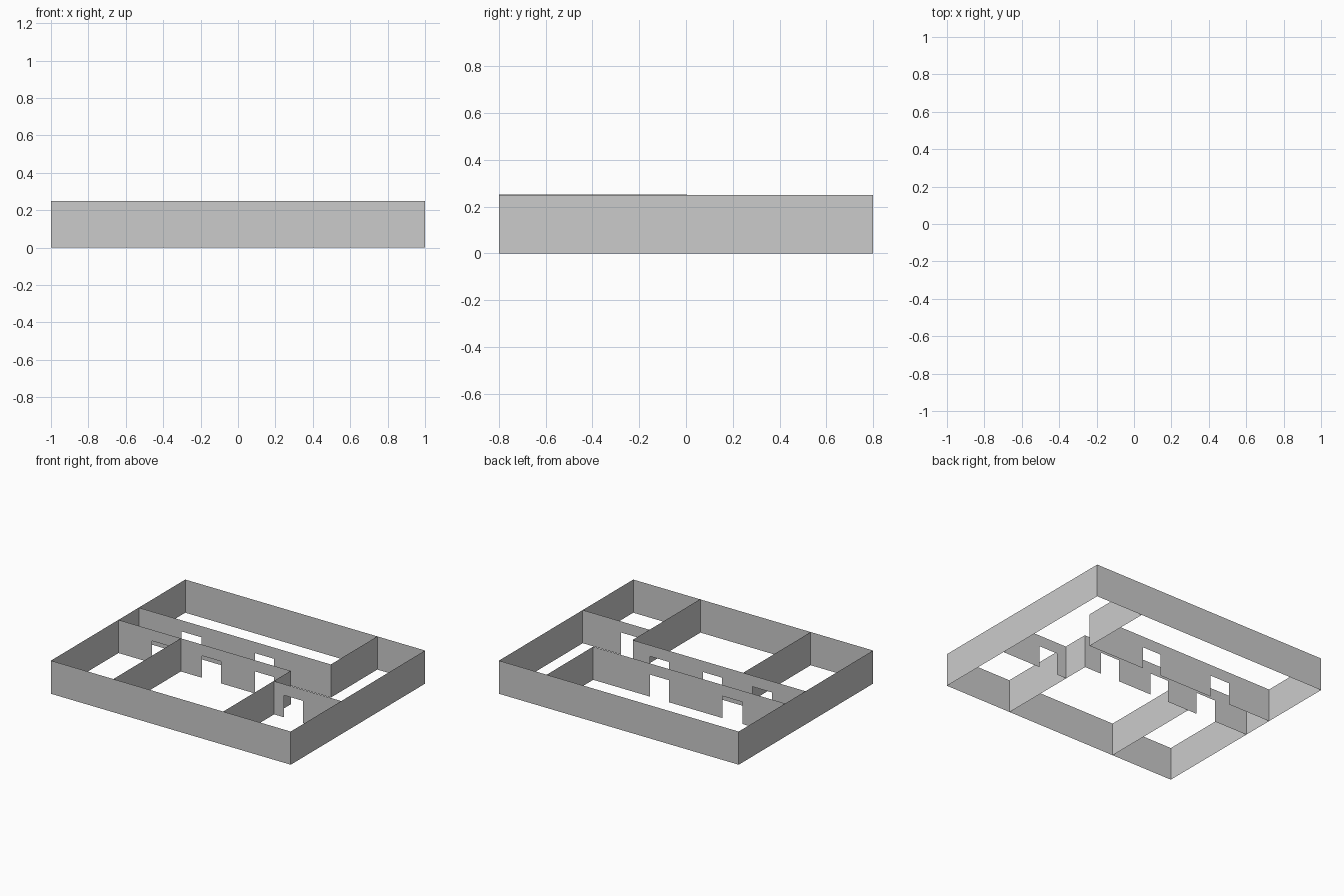
import bpy
import bmesh
from mathutils import Vector

if "Cube" in bpy.data.objects:
    bpy.data.objects.remove(bpy.data.objects["Cube"])

H = 0.25        # wall height
DOOR = 0.166    # door opening height


def wall(name, start, end, doors=(), height=H):
    """Single-sheet wall from start to end; doors are (from, to) distances along it."""
    a, b = Vector((*start, 0)), Vector((*end, 0))
    length = (b - a).length
    d = (b - a).normalized()
    bm = bmesh.new()

    def panel(s0, s1, z0, z1):
        if s1 - s0 > 1e-5:
            pts = [(s0, z0), (s1, z0), (s1, z1), (s0, z1)]
            bm.faces.new([bm.verts.new(a + d * s + Vector((0, 0, z))) for s, z in pts])

    # Solid panels between the openings, a header over each opening
    pos = 0.0
    for s0, s1 in doors:
        panel(pos, s0, 0, DOOR)
        pos = s1
    panel(pos, length, 0, DOOR)
    panel(0, length, DOOR, height)

    me = bpy.data.meshes.new(name)
    bm.to_mesh(me)
    bm.free()
    ob = bpy.data.objects.new(name, me)
    bpy.context.collection.objects.link(ob)
    return ob


def openings(x_start, *spans):
    return [(p - x_start, q - x_start) for p, q in spans]


# Outer walls
X, Y = 1.0, 0.8
wall("front_wall", (-X, -Y), (X, -Y))
wall("right_wall", (X, -Y), (X, Y))
wall("back_wall", (X, Y), (-X, Y))
wall("left_wall", (-X, Y), (-X, -Y))

# Corridor walls with door openings
wall("corridor_back_wall", (-X, 0.246), (0.602, 0.246),
     openings(-X, (-0.642, -0.475), (-0.032, 0.128)))
wall("corridor_front_wall", (-X, 0.004), (0.44, 0.004),
     openings(-X, (-0.719, -0.557), (-0.302, -0.146), (0.138, 0.297)))
wall("side_room_wall", (0.44, -0.198), (X, -0.198),
     openings(0.44, (0.524, 0.68)))

# Partitions between rooms
wall("back_partition", (0.602, 0.246), (0.602, Y))
wall("front_left_partition", (-0.48, -Y), (-0.48, 0.004))
wall("front_right_partition", (0.44, -Y), (0.44, 0.004), height=0.253)
